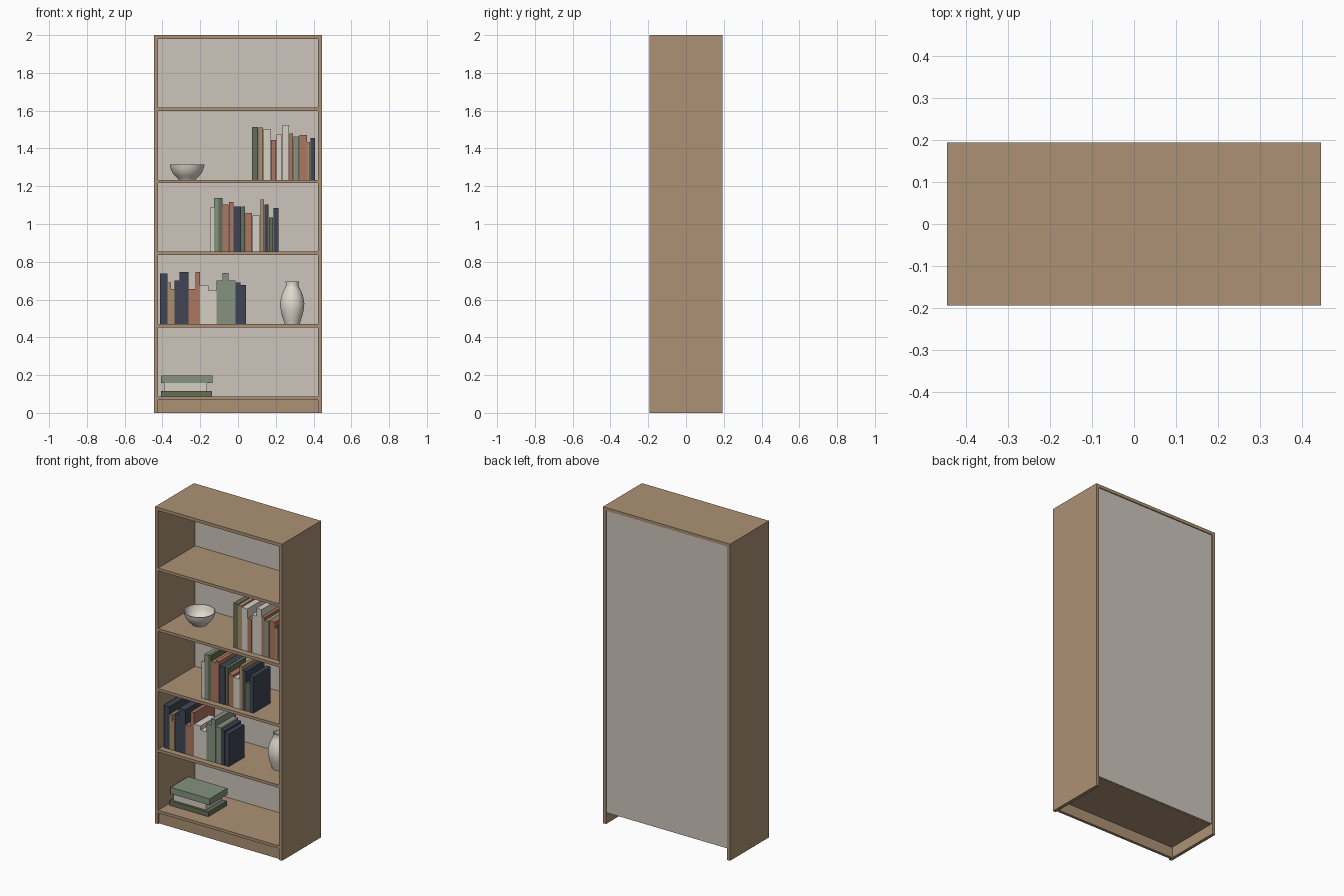
import bpy, bmesh, math

if "Cube" in bpy.data.objects:
    bpy.data.objects.remove(bpy.data.objects["Cube"])

def lin(c):
    c /= 255
    return c / 12.92 if c <= 0.04045 else ((c + 0.055) / 1.055) ** 2.4

def material(name, r, g, b):
    m = bpy.data.materials.new(name)
    m.diffuse_color = (lin(r), lin(g), lin(b), 1)
    m.use_nodes = True
    m.node_tree.nodes["Principled BSDF"].inputs["Base Color"].default_value = m.diffuse_color
    return m

MATS = {k: material(n, *c) for k, n, c in [
    ("wood", "oak wood", (172, 145, 117)),
    ("panel", "pale back panel", (205, 197, 187)),
    ("navy", "navy cloth", (62, 69, 84)),
    ("green", "dark green cloth", (101, 110, 86)),
    ("sage", "sage cloth", (133, 146, 126)),
    ("rust", "terracotta cloth", (172, 119, 98)),
    ("cream", "cream cloth", (214, 207, 196)),
    ("tan", "tan cloth", (170, 141, 106)),
    ("clay", "white ceramic", (224, 218, 207))]}

def finish(name, bm, mat):
    me = bpy.data.meshes.new(name)
    bm.to_mesh(me)
    bm.free()
    me.materials.append(MATS[mat])
    ob = bpy.data.objects.new(name, me)
    bpy.context.collection.objects.link(ob)
    return ob

def box(name, mat, x0, x1, y0, y1, z0, z1):
    bm = bmesh.new()
    bmesh.ops.create_cube(bm, size=1)
    for v in bm.verts:
        v.co = ((x0, x1)[v.co.x > 0], (y0, y1)[v.co.y > 0], (z0, z1)[v.co.z > 0])
    return finish(name, bm, mat)

def lathe(name, mat, profile, loc, steps=40):
    bm = bmesh.new()
    vs = [bm.verts.new((r, 0, z)) for r, z in profile]
    es = [bm.edges.new(p) for p in zip(vs, vs[1:])]
    bmesh.ops.spin(bm, geom=vs + es, cent=(0, 0, 0), axis=(0, 0, 1),
                   angle=2 * math.pi, steps=steps)
    bmesh.ops.remove_doubles(bm, verts=bm.verts, dist=1e-5)
    bmesh.ops.recalc_face_normals(bm, faces=bm.faces)
    ob = finish(name, bm, mat)
    ob.location = loc
    bpy.ops.object.select_all(action='DESELECT')
    ob.select_set(True)
    bpy.context.view_layer.objects.active = ob
    bpy.ops.object.shade_smooth_by_angle(angle=math.radians(40))
    return ob

# Case: sides, top, back panel, plinth
W, IN, D = 0.444, 0.424, 0.194
box("left_side", "wood", -W, -IN, -D, D, 0, 2)
box("right_side", "wood", IN, W, -D, D, 0, 2)
box("top_board", "wood", -IN, IN, -D, D, 1.98, 2)
box("back_panel", "panel", -IN, IN, 0.178, 0.188, 0.07, 1.98)
box("plinth", "wood", -IN, IN, -D + 0.012, -D + 0.03, 0, 0.068)

# Shelves, given by their top heights
SHELVES = [0.087, 0.471, 0.855, 1.234, 1.616]
for i, z in enumerate(SHELVES):
    box(f"shelf_{i + 1}", "wood", -IN, IN, -D + 0.003, 0.178, z - 0.018, z)

# Upright books: colour, width, height
def book_row(name, x, z, books):
    for i, (mat, w, h) in enumerate(books):
        depth = min(0.21, max(0.15, h * 0.75))
        box(f"{name}_book_{i + 1}", mat, x, x + w - 0.001, -0.152, -0.152 + depth, z, z + h)
        x += w

book_row("lower", -0.412, SHELVES[1], [
    ("navy", .04, .268), ("tan", .018, .22), ("tan", .019, .184), ("navy", .026, .23),
    ("navy", .048, .276), ("rust", .037, .184), ("rust", .024, .276), ("cream", .045, .204),
    ("cream", .042, .178), ("sage", .032, .23), ("sage", .032, .27), ("sage", .037, .23),
    ("navy", .026, .219), ("navy", .029, .206)])
book_row("middle", -0.148, SHELVES[2], [
    ("cream", .021, .232), ("sage", .024, .283), ("green", .021, .283), ("rust", .034, .248),
    ("rust", .024, .262), ("navy", .042, .238), ("green", .021, .238), ("rust", .037, .203),
    ("cream", .042, .19), ("tan", .021, .275), ("navy", .024, .249), ("green", .024, .179),
    ("navy", .029, .229)])
book_row("upper", 0.074, SHELVES[3], [
    ("green", .034, .28), ("tan", .026, .277), ("cream", .04, .269), ("rust", .029, .21),
    ("cream", .032, .241), ("cream", .037, .29), ("rust", .021, .246), ("sage", .032, .229),
    ("rust", .04, .236), ("tan", .018, .199), ("navy", .026, .221)])

# Flat stack of books on the bottom shelf
box("stack_bottom_book", "green", -0.407, -0.137, -0.1, 0.085, 0.087, 0.117)
box("stack_middle_book", "cream", -0.39, -0.163, -0.085, 0.075, 0.117, 0.157)
box("stack_top_book", "sage", -0.407, -0.134, -0.092, 0.085, 0.157, 0.198)

# Bowl and vase
lathe("bowl", "clay", [
    (0, 0), (.045, 0), (.05, .008), (.066, .022), (.08, .042), (.088, .062), (.092, .081),
    (.087, .081), (.08, .058), (.068, .036), (.05, .02), (.025, .013), (0, .012)],
    (-0.269, 0, SHELVES[3]))
lathe("vase", "clay", [
    (0, 0), (.04, 0), (.046, .02), (.056, .05), (.063, .085), (.064, .11), (.059, .14),
    (.049, .17), (.038, .19), (.033, .205), (.035, .224), (.03, .224), (.027, .205),
    (.04, .17), (.053, .12), (.05, .06), (.035, .015), (0, .012)],
    (0.287, 0, SHELVES[1]))
